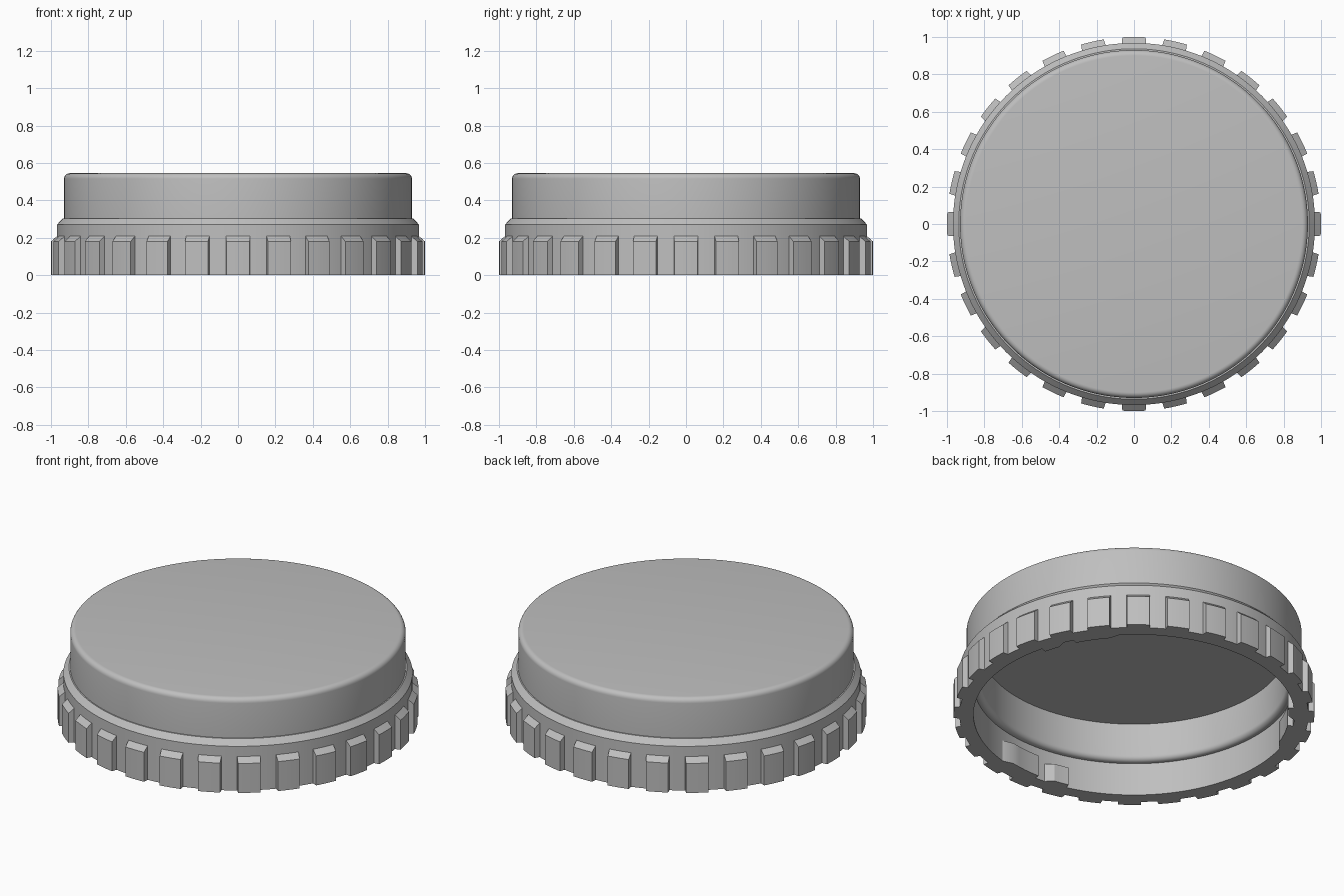
import bpy
import bmesh
from math import sin, cos, pi, radians, tau

cube = bpy.data.objects.get("Cube")
if cube:
    bpy.data.objects.remove(cube, do_unlink=True)

grey = bpy.data.materials.new("plain_grey")
grey.use_nodes = True
grey.diffuse_color = (0.52, 0.52, 0.52, 1)
grey.node_tree.nodes["Principled BSDF"].inputs["Base Color"].default_value = (0.52, 0.52, 0.52, 1)


def finish(name, bm):
    """Turn a bmesh into a smooth-shaded object with sharp edges kept."""
    bmesh.ops.recalc_face_normals(bm, faces=bm.faces)
    mesh = bpy.data.meshes.new(name)
    bm.to_mesh(mesh)
    bm.free()
    mesh.materials.append(grey)
    obj = bpy.data.objects.new(name, mesh)
    bpy.context.collection.objects.link(obj)
    bpy.ops.object.select_all(action='DESELECT')
    obj.select_set(True)
    bpy.context.view_layer.objects.active = obj
    bpy.ops.object.shade_smooth_by_angle(angle=radians(30))
    return obj


def polar(r, a, z):
    return (r * cos(a), r * sin(a), z)


def fillet(r, z, radius, start, end, steps=6):
    """Profile points along an arc, angles in degrees."""
    angles = [radians(start + (end - start) * i / steps) for i in range(steps + 1)]
    return [(r + radius * cos(a), z + radius * sin(a)) for a in angles]


def lathe(name, profile, segments=168):
    """Revolve a profile whose two ends lie on the axis."""
    bm = bmesh.new()
    first, last = [bm.verts.new((0, 0, profile[i][1])) for i in (0, -1)]
    rings = [[bm.verts.new(polar(r, tau * i / segments, z)) for i in range(segments)]
             for r, z in profile[1:-1]]
    for i in range(segments):
        j = (i + 1) % segments
        for low, high in zip(rings, rings[1:]):
            bm.faces.new((low[i], low[j], high[j], high[i]))
        bm.faces.new((first, rings[0][j], rings[0][i]))
        bm.faces.new((last, rings[-1][i], rings[-1][j]))
    return finish(name, bm)


def add_block(bm, root, face, steps=4):
    """Curved block on a wall; root and face are (radius, start, end, top)."""
    columns = []
    for i in range(steps + 1):
        column = []
        for r, start, end, top in (root, face):
            a = start + (end - start) * i / steps
            column += [bm.verts.new(polar(r, a, 0)), bm.verts.new(polar(r, a, top))]
        columns.append([column[k] for k in (0, 1, 3, 2)])
    for a, b in zip(columns, columns[1:]):
        for k in range(4):
            n = (k + 1) % 4
            bm.faces.new((a[k], a[n], b[n], b[k]))
    bm.faces.new(columns[0])
    bm.faces.new(columns[-1][::-1])


# Hollow cap shell: inner ceiling, seal step, skirt, shoulder and rounded top
shell = [(0, 0.43), (0.85, 0.43)]
shell += fillet(0.88, 0.23, 0.03, 180, 270)
shell += [(0.89, 0.2), (0.89, 0), (0.968, 0), (0.968, 0.27), (0.937, 0.303), (0.93, 0.303)]
shell += fillet(0.90, 0.515, 0.03, 0, 90)
shell += [(0, 0.545)]
lathe("cap_shell", shell)

# Grip ribs around the skirt
ribs = bmesh.new()
RIB_COUNT = 28
for i in range(RIB_COUNT):
    a = pi / 2 + tau * i / RIB_COUNT
    add_block(ribs, (0.966, a - 0.067, a + 0.067, 0.21),
              (1.0, a - 0.0625, a + 0.0625, 0.18))
finish("grip_ribs", ribs)

# Three locking lugs with stops inside the skirt
lugs = bmesh.new()
stops = bmesh.new()
for turn in (0, 120, 240):
    def at(angle):
        return radians(angle + turn)
    add_block(lugs, (0.891, at(268), at(285), 0.13), (0.86, at(268), at(281), 0.13))
    add_block(stops, (0.891, at(255), at(264), 0.11), (0.857, at(255), at(261), 0.11))
finish("locking_lugs", lugs)
finish("lug_stops", stops)
